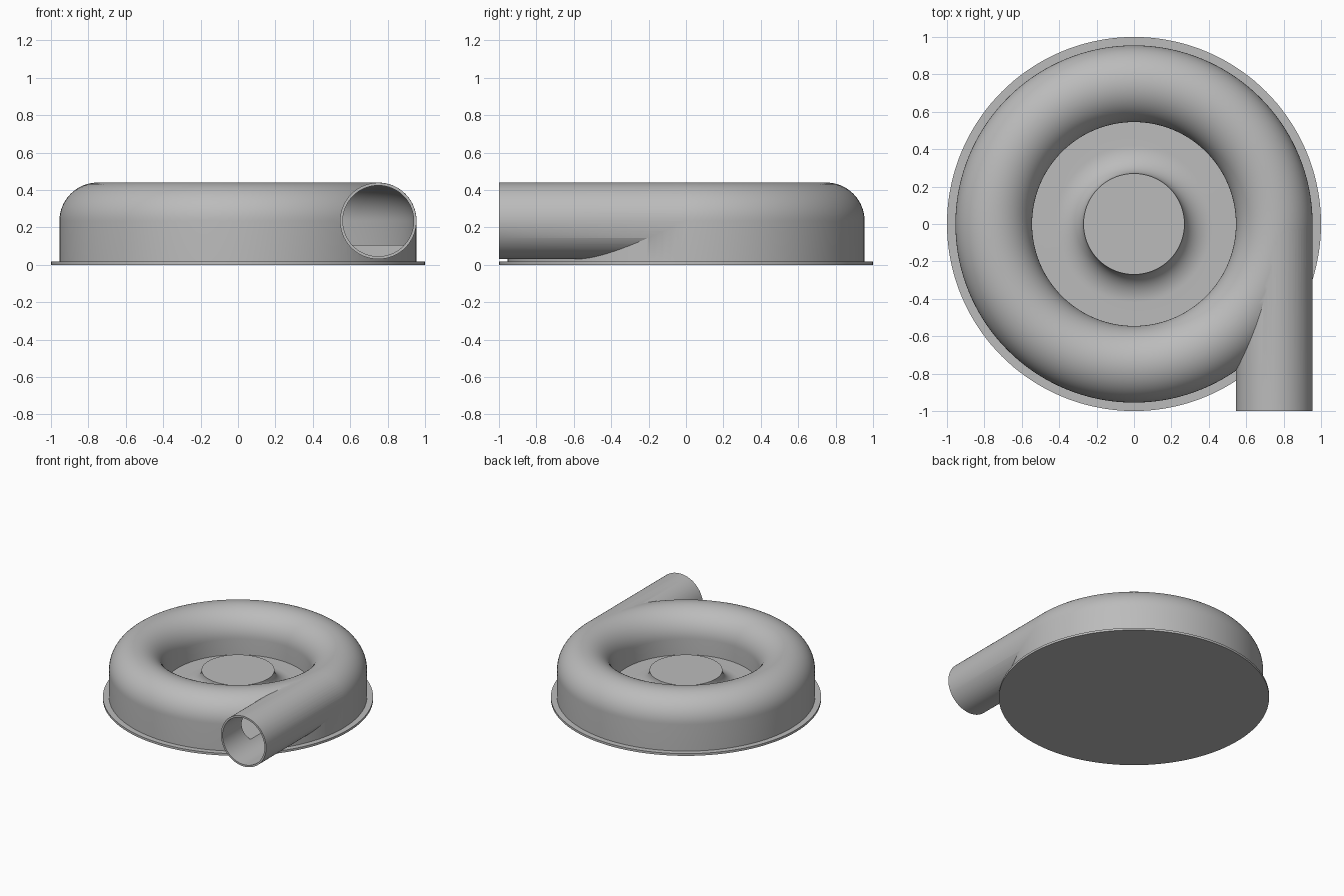
import bpy, bmesh
from math import sin, cos, pi, radians
from mathutils import Matrix

cube = bpy.data.objects.get("Cube")
if cube:
    bpy.data.objects.remove(cube, do_unlink=True)

grey = bpy.data.materials.new("plain grey")
grey.use_nodes = True
COLOUR = (0.5, 0.5, 0.5, 1)
grey.diffuse_color = COLOUR
grey.node_tree.nodes["Principled BSDF"].inputs["Base Color"].default_value = COLOUR

RING = 0.75      # radius of the duct centre line
MID = 0.235      # height of the duct centre line
FLOOR = 0.105
OUT, BORE = 0.205, 0.19


def finish(bm, name):
    bmesh.ops.remove_doubles(bm, verts=bm.verts, dist=1e-5)
    bmesh.ops.recalc_face_normals(bm, faces=bm.faces)
    mesh = bpy.data.meshes.new(name)
    bm.to_mesh(mesh)
    bm.free()
    mesh.materials.append(grey)
    obj = bpy.data.objects.new(name, mesh)
    bpy.context.collection.objects.link(obj)
    return obj


def lathe(name, profile, closed=False, steps=144):
    bm = bmesh.new()
    verts = [bm.verts.new((r, 0, z)) for r, z in profile]
    pairs = list(zip(verts, verts[1:]))
    if closed:
        pairs.append((verts[-1], verts[0]))
    edges = [bm.edges.new(p) for p in pairs]
    bmesh.ops.spin(bm, geom=verts + edges, cent=(0, 0, 0), axis=(0, 0, 1),
                   angle=2 * pi, steps=steps, use_merge=True)
    return finish(bm, name)


def arc(cx, cz, rx, rz, start, end, n):
    angles = [radians(start + (end - start) * i / n) for i in range(n + 1)]
    return [(cx + rx * cos(a), cz + rz * sin(a)) for a in angles]


def pipe(name, radius, y0, y1):
    bm = bmesh.new()
    place = Matrix.Translation((RING, (y0 + y1) / 2, MID)) @ Matrix.Rotation(pi / 2, 4, 'X')
    bmesh.ops.create_cone(bm, cap_ends=True, segments=96, radius1=radius,
                          radius2=radius, depth=y1 - y0, matrix=place)
    return finish(bm, name)


def combine(target, tool, operation):
    mod = target.modifiers.new(tool.name, 'BOOLEAN')
    mod.operation, mod.solver, mod.object = operation, 'EXACT', tool
    bpy.context.view_layer.objects.active = target
    bpy.ops.object.modifier_apply(modifier=mod.name)
    bpy.data.objects.remove(tool, do_unlink=True)


# Base plate
base = lathe("base_plate", [(0, 0), (1, 0), (1, 0.018), (0, 0.018)])

# Rounded ring housing with a flared hub in the middle
housing = lathe("scroll_housing",
                [(0, 0.01), (RING + OUT, 0.01)]
                + arc(RING, MID, OUT, OUT, 0, 180, 32)
                + [(RING - OUT, FLOOR)]
                + arc(0.42, MID, 0.15, MID - FLOOR, 270, 180, 14)
                + [(0, MID)])

# Outlet pipe, then the hollow duct and pipe bore
combine(housing, pipe("outlet_pipe", OUT - 0.0006, -1, 0), 'UNION')
duct = lathe("duct_cutter", [(RING - BORE, FLOOR), (RING + BORE, FLOOR)]
             + arc(RING, MID, BORE, BORE, 0, 180, 32), closed=True)
combine(housing, duct, 'DIFFERENCE')
combine(housing, pipe("bore_cutter", BORE - 0.0006, -1.1, 0), 'DIFFERENCE')

# Smooth curved surfaces, keep the rims crisp
for obj in (base, housing):
    bpy.ops.object.select_all(action='DESELECT')
    obj.select_set(True)
    bpy.context.view_layer.objects.active = obj
    bpy.ops.object.shade_smooth_by_angle(angle=radians(30))
